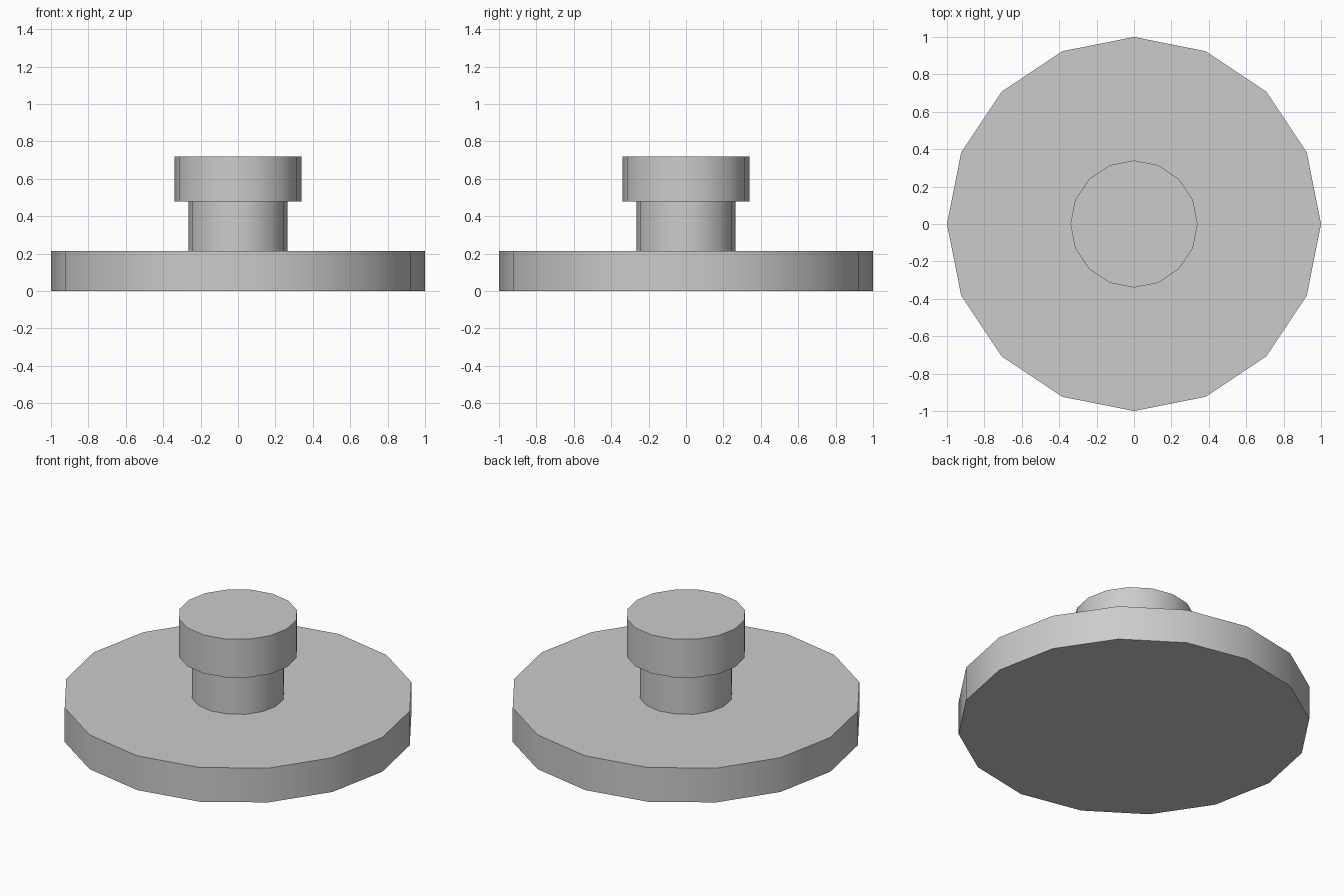
import bpy
import math

cube = bpy.data.objects.get("Cube")
if cube:
    bpy.data.objects.remove(cube, do_unlink=True)

SIDES = 16

# Single plain grey
grey = bpy.data.materials.new("light_grey")
grey.use_nodes = True
colour = (0.6, 0.6, 0.6, 1.0)
grey.diffuse_color = colour
grey.node_tree.nodes["Principled BSDF"].inputs["Base Color"].default_value = colour


def add_disc(name, radius, bottom, top, caps="NGON"):
    """Upright 16-sided cylinder with smooth walls and sharp rims."""
    bpy.ops.mesh.primitive_cylinder_add(
        vertices=SIDES, radius=radius, depth=top - bottom,
        end_fill_type=caps, location=(0, 0, (bottom + top) / 2))
    part = bpy.context.object
    part.name = name
    part.data.name = name
    part.data.materials.append(grey)
    bpy.ops.object.shade_smooth_by_angle(angle=math.radians(30))
    return part


# Wide base plate
add_disc("base_plate", 1.0, 0.0, 0.215)
# Neck, open at both ends where it meets the other parts
add_disc("neck", 0.265, 0.215, 0.48, caps="NOTHING")
# Wider knob on top
add_disc("knob", 0.34, 0.48, 0.72)
